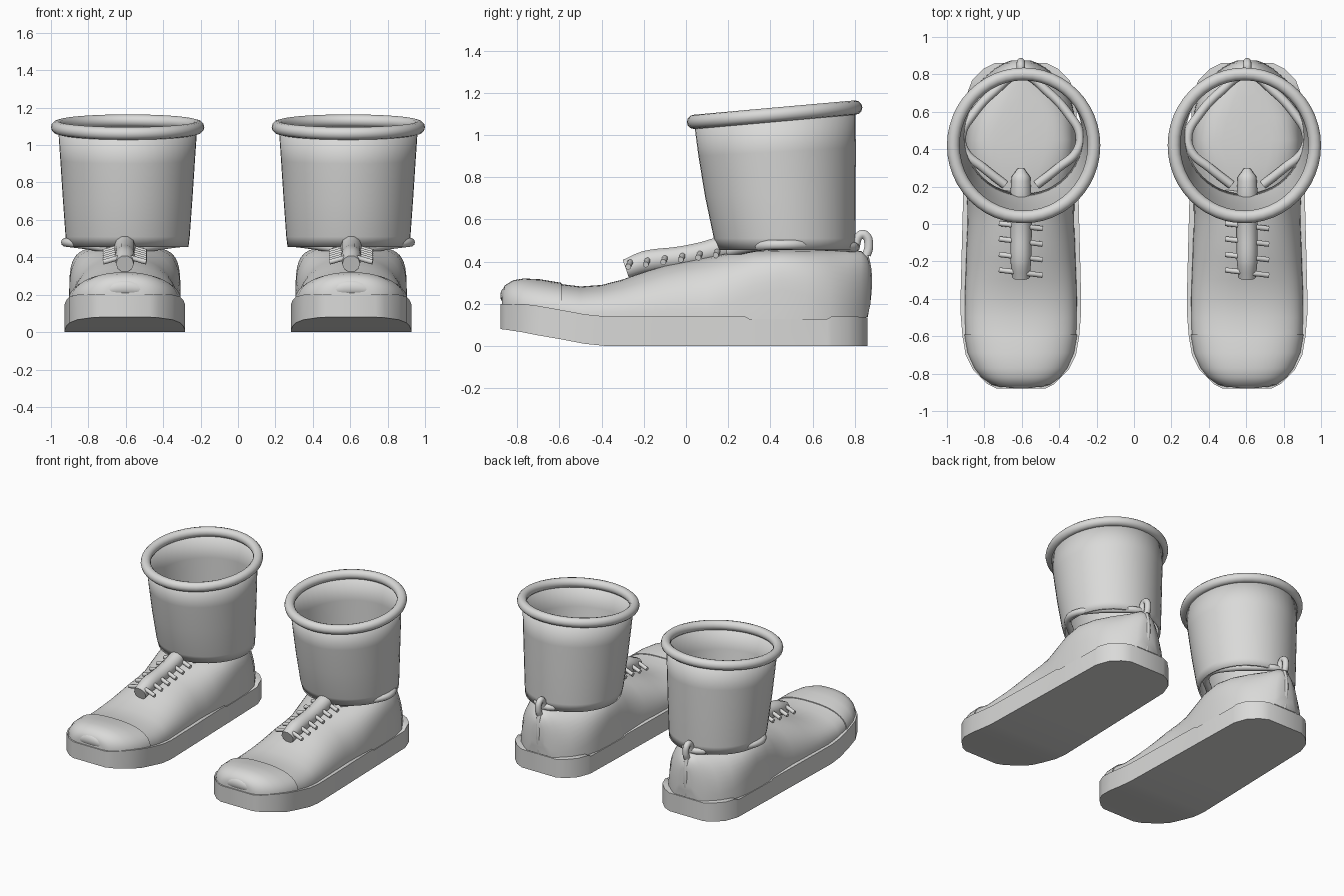
import bpy, bmesh, math

if "Cube" in bpy.data.objects:
    bpy.data.objects.remove(bpy.data.objects["Cube"])

CX = 0.605          # shoe centre line; the other shoe is mirrored
LEG_X = 0.59        # leg centre line

grey = bpy.data.materials.new("light_grey")
grey.diffuse_color = (0.7, 0.7, 0.69, 1)
grey.use_nodes = True
grey.node_tree.nodes["Principled BSDF"].inputs["Base Color"].default_value = grey.diffuse_color


def finish(ob, mirror=True, angle=40):
    ob.data.materials.clear()
    ob.data.materials.append(grey)
    bpy.ops.object.select_all(action='DESELECT')
    ob.select_set(True)
    bpy.context.view_layer.objects.active = ob
    bpy.ops.object.shade_smooth_by_angle(angle=math.radians(angle))
    if mirror:
        ob.modifiers.new("pair", 'MIRROR').use_axis = (True, False, False)
    return ob


def loft(name, rings, closed=True, caps=True, angle=40):
    """Skin a list of point rings."""
    bm = bmesh.new()
    vs = [[bm.verts.new(p) for p in r] for r in rings]
    n = len(rings[0])
    for a, b in zip(vs, vs[1:]):
        for i in range(n if closed else n - 1):
            j = (i + 1) % n
            bm.faces.new((a[i], a[j], b[j], b[i]))
    if caps:
        bm.faces.new(vs[0])
        bm.faces.new(vs[-1])
    bmesh.ops.recalc_face_normals(bm, faces=bm.faces)
    me = bpy.data.meshes.new(name)
    bm.to_mesh(me)
    bm.free()
    ob = bpy.data.objects.new(name, me)
    bpy.context.collection.objects.link(ob)
    return finish(ob, angle=angle)


def tube(name, pts, r, radii=None, cyclic=False, mirror=True):
    """Smooth round tube through points."""
    cu = bpy.data.curves.new(name, 'CURVE')
    cu.dimensions = '3D'
    cu.bevel_depth, cu.bevel_resolution = r, 3
    cu.resolution_u, cu.use_fill_caps = 5, True
    sp = cu.splines.new('BEZIER')
    sp.bezier_points.add(len(pts) - 1)
    sp.use_cyclic_u = cyclic
    for i, (bp, p) in enumerate(zip(sp.bezier_points, pts)):
        bp.co = p
        bp.handle_left_type = bp.handle_right_type = 'AUTO'
        bp.radius = radii[i] if radii else 1
    ob = bpy.data.objects.new(name, cu)
    bpy.context.collection.objects.link(ob)
    bpy.ops.object.select_all(action='DESELECT')
    ob.select_set(True)
    bpy.context.view_layer.objects.active = ob
    bpy.ops.object.convert(target='MESH')
    return finish(bpy.context.view_layer.objects.active, mirror, 50)


# Sole: stations of y, half width, bottom z, top z
sole = [(-.88, .13, .08, .20), (-.855, .18, .077, .20), (-.78, .255, .066, .20),
        (-.70, .295, .05, .19), (-.60, .312, .033, .172), (-.48, .322, .01, .15),
        (-.38, .322, 0, .14), (-.1, .315, 0, .14), (.28, .305, 0, .14),
        (.30, .305, 0, .128), (.67, .295, 0, .128), (.69, .29, 0, .14),
        (.77, .26, 0, .14), (.83, .20, 0, .138), (.86, .14, 0, .135)]
loft("sole", [[(CX - w, y, b), (CX + w, y, b), (CX + w, y, t), (CX - w, y, t)]
              for y, w, b, t in sole], angle=35)


# Upper: stations of y, half width, base z, top z, roundness (small = boxy)
def section(y, w, b, t, e, grow=0, n=24):
    pts = []
    for i in range(n + 1):
        a = math.pi * i / n
        c, s = math.cos(a), math.sin(a)
        x = (w + grow) * math.copysign(abs(c) ** e, c)
        pts.append((CX + x, y, b + (t + grow - b) * max(s, 0) ** e))
    return pts


toe = [(-.872, .10, .19, .25, .8), (-.86, .15, .18, .28, .8),
       (-.82, .205, .18, .305, .85), (-.77, .245, .17, .314, .85),
       (-.69, .28, .16, .31, .85), (-.59, .297, .15, .293, .8)]
rest = [(-.50, .30, .13, .282, .8), (-.40, .30, .13, .289, .8),
        (-.30, .297, .13, .315, .85), (-.20, .293, .13, .35, .9),
        (-.10, .29, .13, .38, .9), (0, .285, .13, .40, .9),
        (.10, .287, .12, .42, .85), (.20, .292, .12, .44, .7),
        (.32, .298, .12, .452, .5), (.45, .298, .12, .455, .4),
        (.57, .29, .12, .455, .5), (.68, .265, .12, .455, .7),
        (.77, .21, .12, .453, .9), (.83, .14, .12, .45, .9),
        (.86, .09, .14, .42, .85), (.875, .05, .20, .37, .8)]
loft("upper", [section(*s) for s in toe + rest])
loft("toe_cap", [section(*s, grow=.006) for s in toe])

# Bumper lump on the toe tip
bpy.ops.mesh.primitive_uv_sphere_add(segments=20, ring_count=10, radius=1)
bumper = bpy.context.object
bumper.name = "toe_bumper"
for v in bumper.data.vertices:
    x, y, z = v.co
    v.co = (CX + x * .125, -.85 + y * .03, .238 + z * .042 - .02 * x * x)
finish(bumper)


# Leg: open, flared tube with a tilted top edge
def leg_ring(z, tilt, cy, rx, ry, n=48):
    ring = []
    for i in range(n):
        a = 2 * math.pi * i / n
        c, s = math.cos(a), math.sin(a)
        ring.append((LEG_X + rx * c, cy + ry * s, z + tilt * s))
    return ring


leg = loft("leg", [leg_ring(.455, 0, .475, .325, .325),
                   leg_ring(.51, 0, .467, .332, .335),
                   leg_ring(.72, .01, .447, .347, .357),
                   leg_ring(.92, .02, .432, .36, .373),
                   leg_ring(1.095, .03, .42, .372, .383)], caps=False)
wall = leg.modifiers.new("wall", 'SOLIDIFY')
wall.thickness, wall.offset = .012, -1

# Rolled cuff around the top of the leg
cuff = [leg_ring(1.096 + .034 * math.sin(b), .034, .42,
                 .376 + .034 * math.cos(b), .382 + .034 * math.cos(b))
        for b in [2 * math.pi * k / 12 for k in range(13)]]
ob = loft("cuff", cuff, caps=False)
ob.modifiers.new("join", 'WELD').merge_threshold = .0005

# Collar cord around the ankle opening
side = [(.085, .21, .445), (.2, .30, .465), (.30, .39, .478), (.315, .48, .48),
        (.26, .58, .478), (.14, .71, .472)]
cord = [(CX + x, y, z) for x, y, z in side] + [(CX, .80, .468)]
cord += [(CX - x, y, z) for x, y, z in reversed(side)]
tube("collar_cord", cord, .024)

# Heel pull loop and back seam strip
tube("pull_loop", [(CX, y, z) for y, z in
                   [(.80, .46), (.825, .525), (.85, .525), (.866, .47), (.855, .43)]], .022)
tube("heel_strip", [(CX, y, z) for y, z in
                    [(.845, .44), (.862, .36), (.862, .25), (.845, .14)]], .018)

# Tongue ridge
tube("tongue", [(CX, y, z) for y, z in
                [(-.285, .365), (-.19, .398), (-.03, .418), (.08, .44),
                 (.16, .462), (.25, .47), (.295, .465)]],
     .056, radii=[.85, 1, 1, 1, 1, .9, .35])

# Laces crossing the tongue, slanted the same way on both shoes
for s in (-1, 1):
    for k in range(6):
        y = -.26 + .083 * k
        z = .375 + .011 * k
        tube("lace", [(s * CX - .115, y + .014, z), (s * CX, y, z + .025),
                      (s * CX + .115, y - .014, z)], .014, mirror=False)
